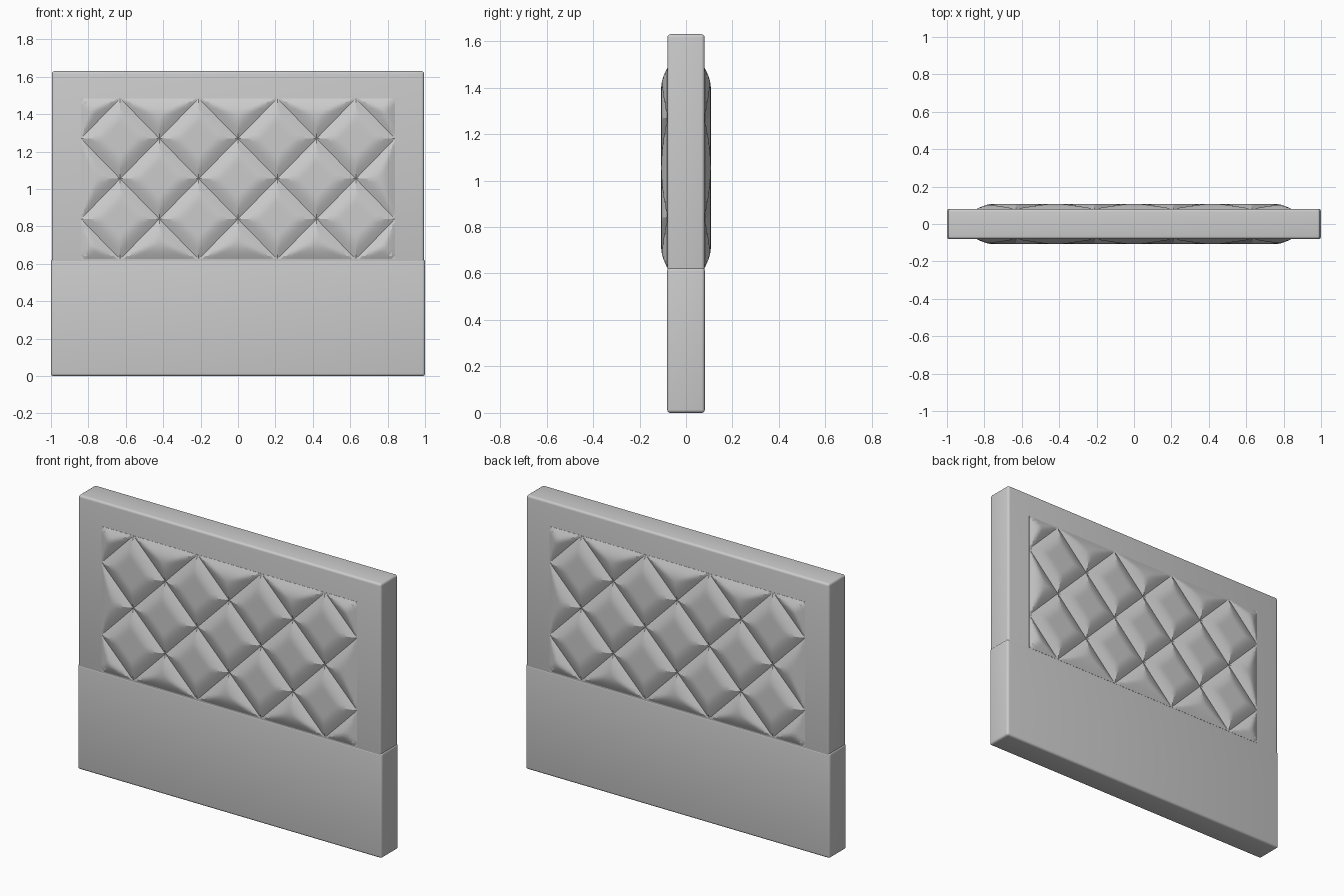
import bpy, bmesh, math

cube = bpy.data.objects.get("Cube")
if cube:
    bpy.data.objects.remove(cube, do_unlink=True)

grey = bpy.data.materials.new("grey_upholstery")
grey.use_nodes = True
colour = (0.6, 0.6, 0.6, 1)
grey.diffuse_color = colour
grey.node_tree.nodes["Principled BSDF"].inputs["Base Color"].default_value = colour


def finish(bm, name, angle):
    mesh = bpy.data.meshes.new(name)
    bm.to_mesh(mesh)
    bm.free()
    mesh.materials.append(grey)
    obj = bpy.data.objects.new(name, mesh)
    bpy.context.collection.objects.link(obj)
    bpy.ops.object.select_all(action="DESELECT")
    obj.select_set(True)
    bpy.context.view_layer.objects.active = obj
    bpy.ops.object.shade_smooth_by_angle(angle=math.radians(angle))
    return obj


def padded_box(name, width, depth, z0, z1, radius):
    bm = bmesh.new()
    bmesh.ops.create_cube(bm, size=1)
    for v in bm.verts:
        v.co = (v.co.x * width, v.co.y * depth, z0 + (v.co.z + 0.5) * (z1 - z0))
    bmesh.ops.bevel(bm, geom=bm.edges[:], offset=radius, segments=4,
                    profile=0.5, affect="EDGES")
    return finish(bm, name, 40)


# Tufted panel layout: half-diamond cells
COLS, ROWS, STEPS = 8, 4, 12
CELL_X, CELL_Z = 0.21, 0.215
PANEL_Z = 0.625
BASE, PUFF = 0.081, 0.026


def puff_height(a, b):
    # Distance to the nearest diagonal crease or panel border
    p, q = (a + b - 1) / 2, (a - b - 1) / 2
    crease = min(abs(p - round(p)), abs(q - round(q)))
    border = 0.7 * min(a, COLS - a, b, ROWS - b)
    t = min(1, min(crease, border) / 0.28)
    return BASE + PUFF * math.sin(t * math.pi / 2)


def tufted_panel(name, side):
    bm = bmesh.new()
    nx, nz = COLS * STEPS, ROWS * STEPS
    grid = []
    for i in range(nx + 1):
        a = i / STEPS
        grid.append([bm.verts.new(((a - COLS / 2) * CELL_X,
                                   side * puff_height(a, j / STEPS),
                                   PANEL_Z + j / STEPS * CELL_Z))
                     for j in range(nz + 1)])
    # Split each quad along its cell's crease direction
    for i in range(nx):
        for j in range(nz):
            c = [grid[i][j], grid[i + 1][j], grid[i + 1][j + 1], grid[i][j + 1]]
            k = 0 if (i // STEPS + j // STEPS) % 2 else 1
            for tri in ((c[k], c[k + 1], c[k + 2]),
                        (c[k], c[k + 2], c[(k + 3) % 4])):
                bm.faces.new(tri if side < 0 else tri[::-1])
    # Skirt that sinks the border into the frame
    rim = [e for e in bm.edges if e.is_boundary]
    skirt = bmesh.ops.extrude_edge_only(bm, edges=rim)["geom"]
    for v in skirt:
        if isinstance(v, bmesh.types.BMVert):
            v.co.y = side * (BASE - 0.02)
    bmesh.ops.recalc_face_normals(bm, faces=bm.faces[:])
    if sum(f.normal.y * side for f in bm.faces) < 0:
        bmesh.ops.reverse_faces(bm, faces=bm.faces[:])
    return finish(bm, name, 25)


padded_box("lower_panel", 2.0, 0.162, 0, 0.625, 0.014)
padded_box("upper_frame", 1.99, 0.16, 0.60, 1.63, 0.014)
tufted_panel("front_tufted_panel", -1)
tufted_panel("back_tufted_panel", 1)
